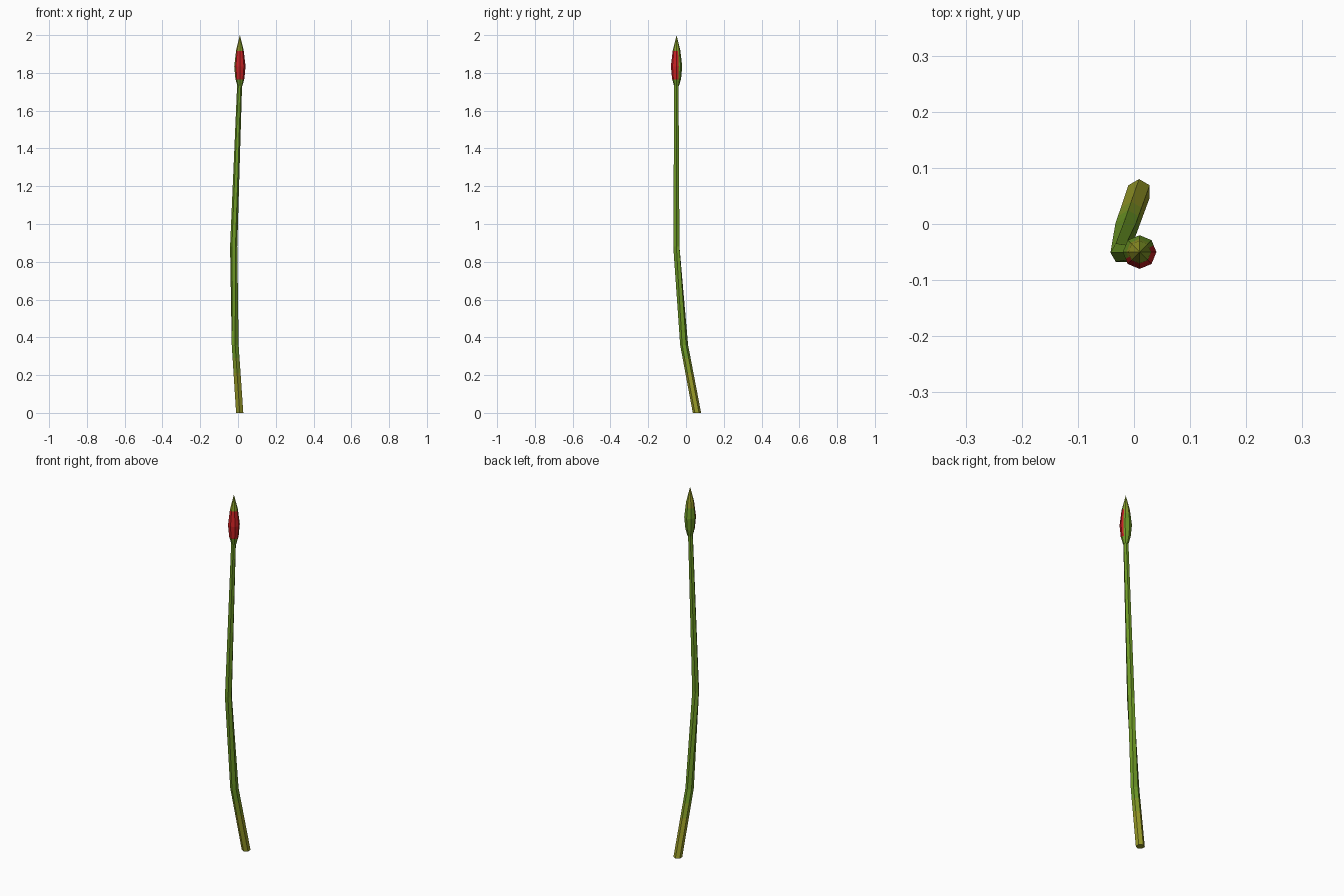
import bpy, bmesh, math
from mathutils import Vector

if "Cube" in bpy.data.objects:
    bpy.data.objects.remove(bpy.data.objects["Cube"])


def material(name, rgb):
    m = bpy.data.materials.new(name)
    lin = [((c / 255 + 0.055) / 1.055) ** 2.4 for c in rgb]
    m.diffuse_color = (*lin, 1)
    m.use_nodes = True
    m.node_tree.nodes["Principled BSDF"].inputs["Base Color"].default_value = m.diffuse_color
    return m


GREEN = material("leaf green", (110, 154, 38))
MOSS = material("moss green", (130, 153, 39))
OLIVE = material("olive", (150, 152, 39))
RED = material("petal red", (202, 33, 35))
MATS = [GREEN, MOSS, OLIVE, RED]


def loft(rings, sides):
    """Skin horizontal rings (x, y, z, radius, start angle); radius 0 is a tip."""
    bm = bmesh.new()
    prev = None
    for x, y, z, r, start in rings:
        n = sides if r > 0 else 1
        cur = []
        for i in range(n):
            a = math.radians(start) + math.tau * i / sides
            cur.append(bm.verts.new((x + r * math.cos(a), y + r * math.sin(a), z)))
        if prev is None:
            bm.faces.new(cur[::-1])
        else:
            for i in range(sides):
                j = (i + 1) % sides
                if n == 1:
                    bm.faces.new((prev[i], prev[j], cur[0]))
                else:
                    bm.faces.new((prev[i], prev[j], cur[j], cur[i]))
        prev = cur
    if len(prev) > 1:
        bm.faces.new(prev)
    return bm


def cut(bm, co, no):
    geom = bm.verts[:] + bm.edges[:] + bm.faces[:]
    bmesh.ops.bisect_plane(bm, geom=geom, dist=1e-6, plane_co=co, plane_no=no)


def finish(bm, name, rule):
    bmesh.ops.recalc_face_normals(bm, faces=bm.faces)
    for f in bm.faces:
        f.material_index = rule(f.calc_center_median())
    me = bpy.data.meshes.new(name)
    bm.to_mesh(me)
    bm.free()
    for m in MATS:
        me.materials.append(m)
    ob = bpy.data.objects.new(name, me)
    bpy.context.collection.objects.link(ob)


# Bent hexagonal stem, yellowing towards the foot
stem = loft([(0.009, 0.058, 0.0, 0.022, 30),
             (-0.015, -0.01, 0.36, 0.021, 30),
             (-0.023, -0.051, 0.88, 0.019, 60),
             (0.009, -0.051, 1.75, 0.013, 60)], 6)
for z in (0.21, 0.29):
    cut(stem, (0, 0, z), (0, 0, 1))
finish(stem, "stem", lambda c: 2 if c.z < 0.21 else 1 if c.z < 0.29 else 0)

# Octagonal closed bud with red petals showing on the front
axis = Vector((0.010, -0.050, 0))
bud = loft([(axis.x, axis.y, z, r, 0) for z, r in
            ((1.73, 0.013), (1.77, 0.024), (1.835, 0.030), (1.92, 0.020), (2.0, 0))], 8)
facing = Vector((0.42, -0.9, 0)).normalized()
cut(bud, axis, facing)
for z in (1.765, 1.89, 1.915):
    cut(bud, (0, 0, z), (0, 0, 1))


def bud_colour(c):
    side = (c - axis).dot(facing)
    if side > 0 and 1.765 < c.z < 1.915:
        return 3
    if c.z > 1.89:
        return 2 if c.x < axis.x else 1
    return 0


finish(bud, "flower_bud", bud_colour)
